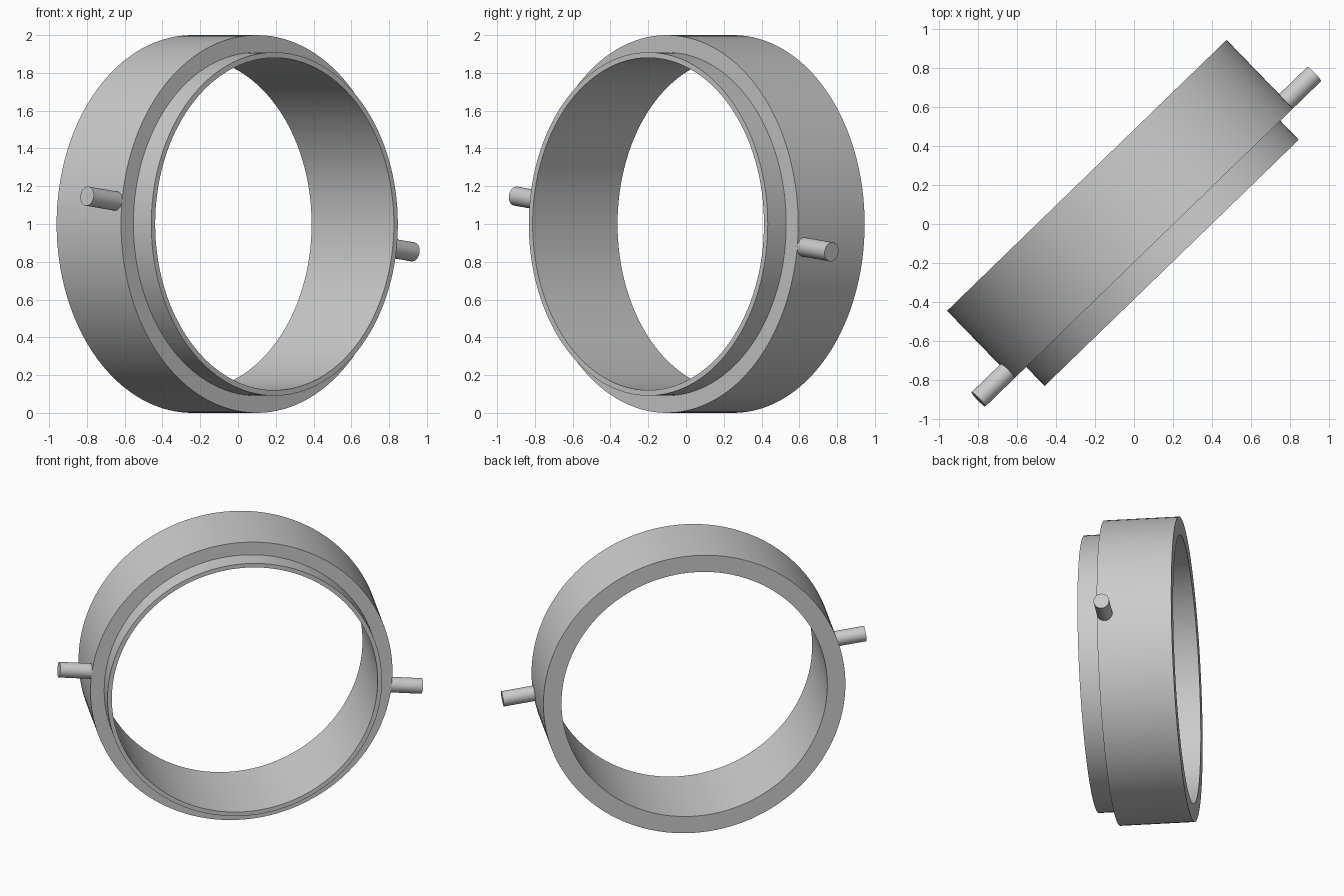
import bpy, bmesh, math
from mathutils import Matrix, Vector

cube = bpy.data.objects.get("Cube")
if cube:
    bpy.data.objects.remove(cube, do_unlink=True)

grey = bpy.data.materials.new("plain grey")
grey.use_nodes = True
colour = (0.6, 0.6, 0.6, 1)
grey.diffuse_color = colour
grey.node_tree.nodes["Principled BSDF"].inputs["Base Color"].default_value = colour

# Ring frame: local X across, local Y up, local Z along the ring axis to the front
turn = math.radians(44.1)
frame = (Matrix.Translation((0, 0, 1)) @ Matrix.Rotation(turn, 4, "Z")
         @ Matrix.Rotation(math.pi / 2, 4, "X"))


def add_object(name, bm):
    bmesh.ops.recalc_face_normals(bm, faces=bm.faces)
    mesh = bpy.data.meshes.new(name)
    bm.to_mesh(mesh)
    bm.free()
    mesh.materials.append(grey)
    obj = bpy.data.objects.new(name, mesh)
    bpy.context.collection.objects.link(obj)
    obj.matrix_world = frame
    bpy.ops.object.select_all(action="DESELECT")
    obj.select_set(True)
    bpy.context.view_layer.objects.active = obj
    bpy.ops.object.shade_smooth_by_angle(angle=math.radians(30))
    return obj


# Stepped ring: closed (radius, depth) profile revolved about the axis
back, step, front = -0.348, 0.142, 0.278
outer, collar, bore = 1.0, 0.909, 0.88
profile = [(outer, back), (outer, step), (collar, step),
           (collar, front), (bore, front), (bore, back)]
bm = bmesh.new()
verts = [bm.verts.new((r, 0, d)) for r, d in profile]
edges = [bm.edges.new((verts[i - 1], v)) for i, v in enumerate(verts)]
bmesh.ops.spin(bm, geom=verts + edges, cent=(0, 0, 0), axis=(0, 0, 1),
               angle=math.tau, steps=128, use_merge=True)
bmesh.ops.remove_doubles(bm, verts=bm.verts, dist=0.0001)
add_object("stepped_ring", bm)

# Opposite radial pins, slightly tilted from level
pin_start, pin_end, pin_radius = 0.95, 1.21, 0.051
tilt = math.radians(-7)
for name, side in (("left_pin", 1), ("right_pin", -1)):
    direction = Vector((math.cos(tilt), math.sin(tilt), 0)) * side
    centre = direction * (pin_start + pin_end) / 2
    centre.z = step - pin_radius
    place = Matrix.Translation(centre) @ direction.to_track_quat("Z", "Y").to_matrix().to_4x4()
    bm = bmesh.new()
    bmesh.ops.create_cone(bm, cap_ends=True, segments=48, radius1=pin_radius,
                          radius2=pin_radius, depth=pin_end - pin_start, matrix=place)
    add_object(name, bm)
